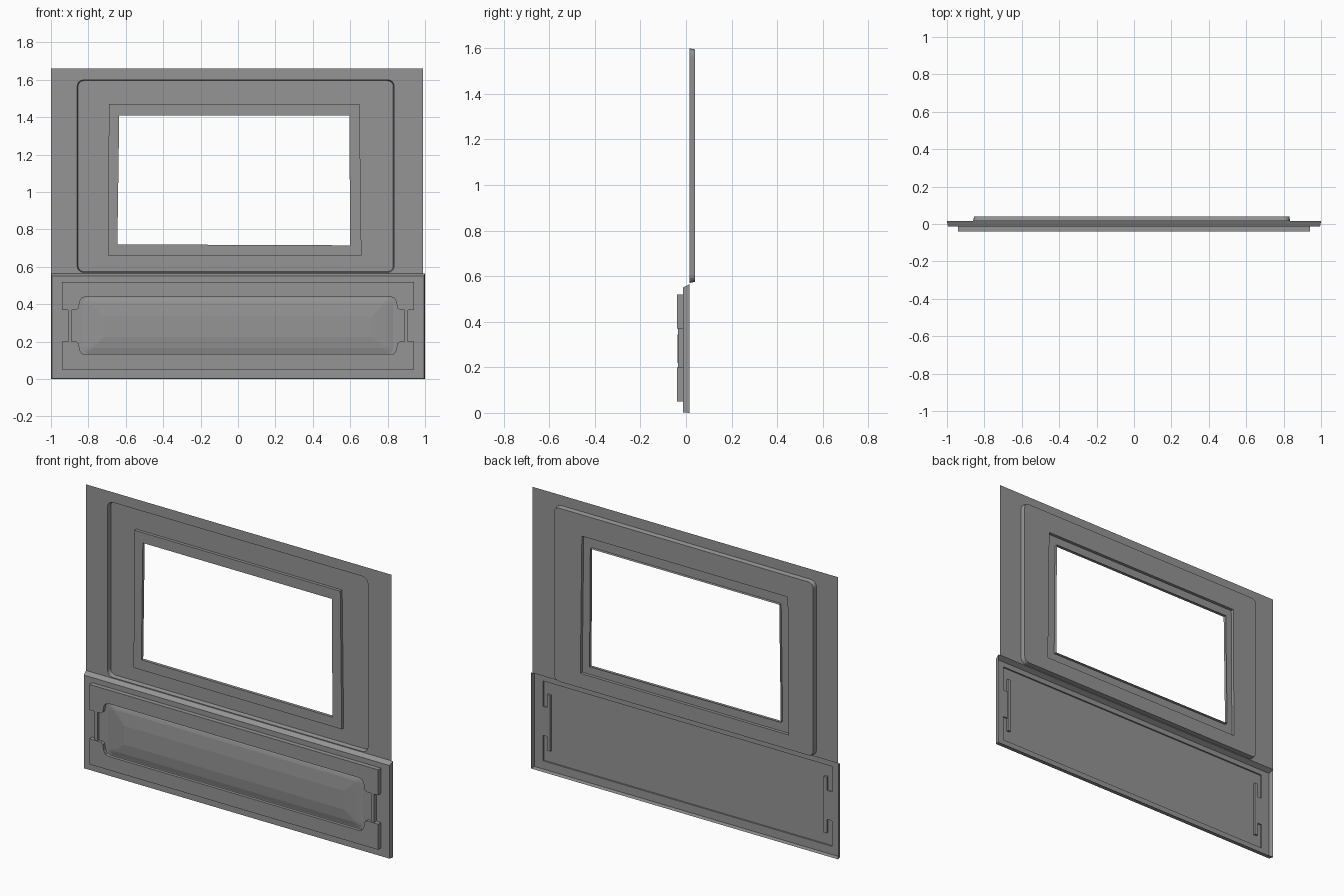
import bpy, bmesh
from math import sin, cos, pi

cube = bpy.data.objects.get("Cube")
if cube:
    bpy.data.objects.remove(cube, do_unlink=True)

grey = bpy.data.materials.new("mid_grey")
grey.use_nodes = True
COLOUR = (0.3, 0.3, 0.3, 1)
grey.diffuse_color = COLOUR
grey.node_tree.nodes["Principled BSDF"].inputs["Base Color"].default_value = COLOUR

ARC = 4  # segments in each rounded corner


def finish(name, bm):
    """Turn a bmesh into an object whose sheet normals face the front."""
    bmesh.ops.remove_doubles(bm, verts=bm.verts, dist=0.0001)
    bmesh.ops.recalc_face_normals(bm, faces=bm.faces)
    bm.normal_update()
    if sum(f.normal.y * f.calc_area() for f in bm.faces) > 0.0001:
        bmesh.ops.reverse_faces(bm, faces=bm.faces)
    mesh = bpy.data.meshes.new(name)
    bm.to_mesh(mesh)
    bm.free()
    mesh.materials.append(grey)
    obj = bpy.data.objects.new(name, mesh)
    bpy.context.collection.objects.link(obj)
    return obj


def quad(corners, y, r=0):
    """Loop with rounded corners: bottom left, bottom right, top right, top left."""
    pts = []
    for i, (x, z) in enumerate(corners):
        cx = x + (r if i in (0, 3) else -r)
        cz = z + (r if i < 2 else -r)
        for k in range(ARC + 1):
            a = pi + (i + k / ARC) * pi / 2
            pts.append((cx + r * cos(a), y, cz + r * sin(a)))
    return pts


def rect(x0, x1, z0, z1, y, r=0):
    return quad([(x0, z0), (x1, z0), (x1, z1), (x0, z1)], y, r)


def loft(name, loops, cap=False):
    """Join a series of loops with strips of faces."""
    bm = bmesh.new()
    rings = [[bm.verts.new(p) for p in loop] for loop in loops]
    for a, b in zip(rings, rings[1:]):
        for i in range(len(a)):
            j = (i + 1) % len(a)
            bm.faces.new((a[i], a[j], b[j], b[i]))
    if cap:
        bm.faces.new(rings[-1])
    return finish(name, bm)


def pressed(name, outline, y_back, y_front):
    """Flat outline pushed forward, open at the back."""
    return loft(name, [[(x, y, z) for x, z in outline] for y in (y_back, y_front)], True)


# Depths of the pressed sheet, front to back
TRIM, PILLOW, INSERT, PAN, PLATE, FRAME, PANEL = -0.04, -0.037, -0.022, -0.013, 0.015, 0.022, 0.04

# Upper plate with the large panel pressed backward
hole = (-0.86, 0.835, 0.57, 1.6)
inner = (-0.855, 0.83, 0.575, 1.595)
frame_out = [(-0.695, 0.66), (0.66, 0.66), (0.65, 1.47), (-0.69, 1.47)]
frame_in = [(-0.645, 0.72), (0.6, 0.715), (0.595, 1.41), (-0.635, 1.41)]
loft("upper_plate", [rect(-1, 0.99, 0.565, 1.66, PLATE), rect(*hole, PLATE, 0.035)])
loft("window_panel", [rect(*hole, PLATE, 0.035), rect(*inner, PANEL, 0.03),
                      quad(frame_out, PANEL)])

# Window frame stepping forward, with a lip around the opening
loft("window_frame", [quad(frame_out, PANEL), quad(frame_out, FRAME),
                      quad(frame_in, FRAME), quad(frame_in, PANEL)])

# Lower pan with side flanges and a sloping top
X, Z0, Z1 = 0.94, 0.05, 0.52
loft("lower_pan", [rect(-1, 1, 0, 0.565, PLATE), rect(-0.995, 0.995, 0.002, 0.55, PAN),
                   rect(-X, X, Z0, Z1, PAN)])

# Insert behind the trim, notched at both ends
N0, N1, NX = 0.2, 0.37, 0.905
pressed("insert_plate", [(-X, Z0), (X, Z0), (X, N0), (NX, N0), (NX, N1), (X, N1),
                         (X, Z1), (-X, Z1), (-X, N1), (-NX, N1), (-NX, N0), (-X, N0)],
        PAN, INSERT)

# Upper and lower trim pieces, each with curved inner corners
half = [(X, N1), (0.865, N1), (0.852, 0.38), (0.846, 0.415), (0.835, 0.433), (0.815, 0.44)]
upper = [(X, Z1)] + half + [(-x, z) for x, z in reversed(half)] + [(-X, Z1)]
middle = (Z0 + Z1) / 2
pressed("upper_trim", upper, INSERT, TRIM)
pressed("lower_trim", [(x, 2 * middle - z) for x, z in upper], INSERT, TRIM)

# Long pillow in the middle of the trim
loft("pillow", [rect(-0.83, 0.83, 0.135, 0.435, INSERT, 0.03),
                rect(-0.815, 0.815, 0.15, 0.425, -0.026, 0.025),
                rect(-0.79, 0.79, 0.165, 0.41, -0.03, 0.015),
                rect(-0.715, 0.715, 0.225, 0.335, PILLOW)], True)

# Notch floors and end bars
for side, s in (("left", 1), ("right", -1)):
    x0, x1 = sorted((s * NX, s * X))
    bm = bmesh.new()
    bm.faces.new([bm.verts.new(p) for p in
                  ((x0, PAN, N0), (x1, PAN, N0), (x1, PAN, N1), (x0, PAN, N1))])
    finish(side + "_notch_floor", bm)
    bm = bmesh.new()
    bmesh.ops.create_cube(bm, size=1)
    for v in bm.verts:
        v.co.x = s * 0.9 + v.co.x * 0.02
        v.co.y = -0.022 + v.co.y * 0.026
        v.co.z = middle + v.co.z * 0.33
    finish(side + "_end_bar", bm)
